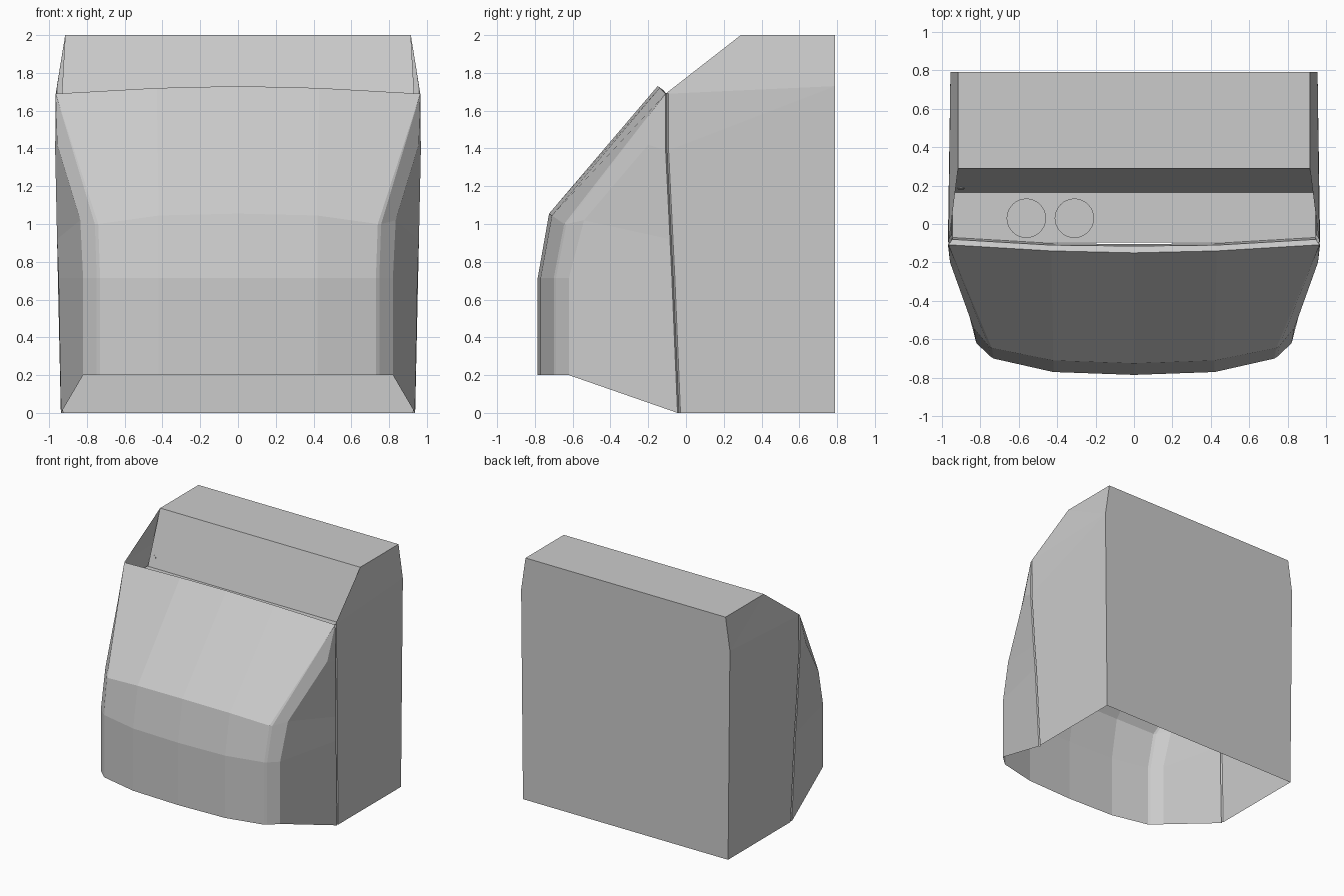
import bpy, bmesh, math
from mathutils import Vector, Matrix

if "Cube" in bpy.data.objects:
    bpy.data.objects.remove(bpy.data.objects["Cube"])

grey = bpy.data.materials.new("light_grey")
grey.diffuse_color = (0.6, 0.6, 0.6, 1)
grey.use_nodes = True
grey.node_tree.nodes["Principled BSDF"].inputs["Base Color"].default_value = grey.diffuse_color


def finish(name, bm):
    mesh = bpy.data.meshes.new(name)
    bm.to_mesh(mesh)
    bm.free()
    mesh.materials.append(grey)
    ob = bpy.data.objects.new(name, mesh)
    bpy.context.collection.objects.link(ob)
    return ob


def skin(name, polys, ref=(0, 0.2, 1.0)):
    """Half shell from polygons, facing away from ref, mirrored across x = 0."""
    bm = bmesh.new()
    for poly in polys:
        bm.faces.new([bm.verts.new(p) for p in poly])
    bmesh.ops.remove_doubles(bm, verts=bm.verts, dist=0.0005)
    bm.normal_update()
    for f in bm.faces:
        if f.normal.dot(f.calc_center_median() - Vector(ref)) < 0:
            f.normal_flip()
    ob = finish(name, bm)
    mod = ob.modifiers.new("mirror", 'MIRROR')
    mod.merge_threshold = 0.0005
    return ob


def loft(rows):
    """Quads between successive rows of points."""
    return [(a[i], a[i + 1], b[i + 1], b[i])
            for a, b in zip(rows, rows[1:]) for i in range(len(a) - 1)]


def shift(points, dx, dy, dz=0):
    return [(x + dx, y + dy, z + dz) for x, y, z in points]


# Curved front cover: upright, knee, then sloping back to the top edge
plan = [(0, -0.785), (0.42, -0.77), (0.73, -0.70)]
low = [(x, y, 0.20) for x, y in plan]
mid = [(x, y, 0.715) for x, y in plan]
knee = [(0, -0.725, 1.055), (0.42, -0.71, 1.045), (0.74, -0.645, 1.0)]
top = [(0, -0.15, 1.73), (0.43, -0.14, 1.72), (0.965, -0.108, 1.69)]
skin("front_cover", loft([low, mid, knee, top]))

# Inner lip of the cover, dropping down to the shelf
lip = [(0, -0.115, 1.705), (0.43, -0.11, 1.695), (0.945, -0.08, 1.665)]
foot = [(x, y + 0.01, 1.56) for x, y, z in lip]
skin("cover_lip", loft([top, lip, foot]), ref=(0, -0.9, 1.2))

# Corner strips and side cheeks of the cover
corner = [(0.82, -0.62, 0.20), (0.82, -0.62, 0.715), (0.835, -0.54, 1.02)]
front_edge = [low[-1], mid[-1], knee[-1]]
p, q = (0.957, -0.20, 1.42), (0.968, -0.108, 1.39)
rear_edge = [(0.937, -0.045, 0), (0.95, -0.075, 0.715), (0.958, -0.085, 0.92)]
inner_edge = shift(front_edge, 0.018, 0.012)
skin("side_cheek",
     loft([front_edge, inner_edge, corner, rear_edge])
     + [(knee[-1], inner_edge[-1], top[-1]),
        (inner_edge[-1], corner[-1], p, top[-1]),
        (p, q, top[-1]),
        (corner[-1], rear_edge[-1], q, p)])

# Recessed seam between cheek and rear body
seam = rear_edge + [q, top[-1]]
body_edge = shift(seam, 0, 0.016)
skin("side_seam", loft([seam, shift(seam, -0.012, 0.008), body_edge]))

# Rear housing: sides, back and roof, open underneath
back_low, back_mid = (0.938, 0.79, 0), (0.955, 0.79, 1.73)
roof_back, roof_front = (0.915, 0.79, 2), (0.915, 0.29, 2)


def centre(v):
    return (0, v[1], v[2])


skin("rear_housing", [
    body_edge[:4] + [back_mid, back_low],
    (body_edge[3], body_edge[4], back_mid),
    (body_edge[4], roof_front, back_mid),
    (roof_front, roof_back, back_mid),
    (top[-1], body_edge[4], roof_front),
    (back_low, back_mid, centre(back_mid), centre(back_low)),
    (back_mid, roof_back, centre(roof_back), centre(back_mid)),
    (roof_front, roof_back, centre(roof_back), centre(roof_front)),
])

# Steep panel above the shelf
panel_low = (0.94, 0.165, 1.56)
skin("upper_panel", [(roof_front, panel_low, centre(panel_low), centre(roof_front))])

# Shelf with two round cups
bm = bmesh.new()
bmesh.ops.create_cube(bm, size=1, matrix=Matrix.Translation((0, 0.035, 1.555))
                      @ Matrix.Diagonal((1.89, 0.26, 0.01, 1)))
shelf = finish("shelf", bm)


def cylinders(name, depth, top_z, cup):
    bm = bmesh.new()
    for x in (-0.56, -0.31):
        bmesh.ops.create_cone(bm, cap_ends=True, segments=32, radius1=0.1, radius2=0.1,
                              depth=depth, matrix=Matrix.Translation((x, 0.03, top_z - depth / 2)))
    if cup:
        bm.normal_update()
        bmesh.ops.delete(bm, geom=[f for f in bm.faces if f.normal.z > 0.9], context='FACES')
        bmesh.ops.reverse_faces(bm, faces=bm.faces)
    return finish(name, bm)


cylinders("cups", 0.12, 1.56, True)
cutter = cylinders("cup_cutter", 0.1, 1.60, False)
cutter.hide_render = True
cutter.hide_viewport = True
cut = shelf.modifiers.new("cup_holes", 'BOOLEAN')
cut.operation = 'DIFFERENCE'
cut.object = cutter

# Small round button on the panel
bm = bmesh.new()
tilt = math.atan2(0.44, 0.125)
bmesh.ops.create_cone(bm, cap_ends=True, segments=16, radius1=0.018, radius2=0.018, depth=0.008,
                      matrix=Matrix.Translation((-0.9, 0.187, 1.635)) @ Matrix.Rotation(tilt, 4, 'X'))
finish("panel_button", bm)
